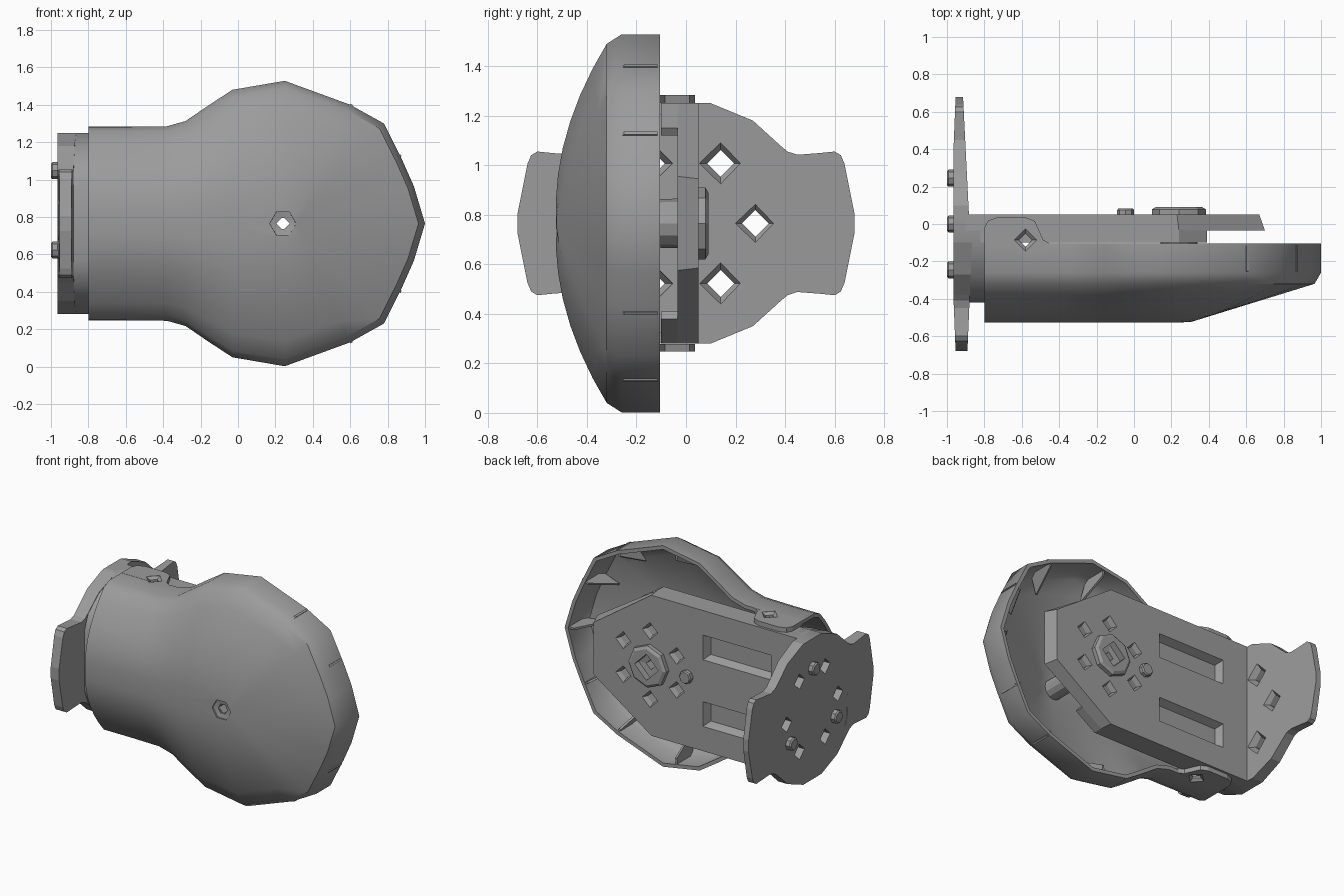
import bpy, bmesh, math
from mathutils import Vector

if "Cube" in bpy.data.objects:
    bpy.data.objects.remove(bpy.data.objects["Cube"])

C = 0.765            # height of the symmetry plane; all z below are relative to it
HUB = 0.24           # x of the hub axis
grey = bpy.data.materials.new("dark_grey")
grey.diffuse_color = (.33, .33, .33, 1)
grey.use_nodes = True
grey.node_tree.nodes["Principled BSDF"].inputs["Base Color"].default_value = grey.diffuse_color


def make(name, bm):
    me = bpy.data.meshes.new(name)
    bm.to_mesh(me)
    bm.free()
    me.materials.append(grey)
    ob = bpy.data.objects.new(name, me)
    bpy.context.collection.objects.link(ob)
    return ob


def loft(name, rings):
    """Closed solid through equal-length rings of points."""
    bm = bmesh.new()
    vs = [[bm.verts.new((x, y, z + C)) for x, y, z in r] for r in rings]
    n = len(vs[0])
    for a, b in zip(vs, vs[1:]):
        for i in range(n):
            j = (i + 1) % n
            bm.faces.new((a[i], a[j], b[j], b[i]))
    bm.faces.new(vs[0])
    bm.faces.new(vs[-1])
    bmesh.ops.recalc_face_normals(bm, faces=bm.faces)
    return make(name, bm)


def turned(name, axis, u, v, n, prof):
    """n-sided stepped peg or hole cutter; prof = (position along axis, radius)."""
    rings = []
    for d, r in prof:
        ring = []
        for k in range(n):
            a = 2 * math.pi * k / n
            p, q = u + r * math.cos(a), v + r * math.sin(a)
            ring.append({'X': (d, p, q), 'Y': (p, d, q), 'Z': (p, q, d)}[axis])
        rings.append(ring)
    return loft(name, rings)


def apply_mods(ob):
    bpy.context.view_layer.objects.active = ob
    for m in list(ob.modifiers):
        bpy.ops.object.modifier_apply(modifier=m.name)


def cut(ob, cutters):
    for c in cutters:
        m = ob.modifiers.new("cut", 'BOOLEAN')
        m.operation, m.solver, m.object = 'DIFFERENCE', 'EXACT', c
        apply_mods(ob)


def discard(cutters):
    for c in cutters:
        bpy.data.objects.remove(c)


def smooth(ob, angle):
    bpy.ops.object.select_all(action='DESELECT')
    ob.select_set(True)
    bpy.context.view_layer.objects.active = ob
    bpy.ops.object.shade_smooth_by_angle(angle=math.radians(angle))


def both(pts):
    """Mirror a half outline to negative second coordinate."""
    return pts + [(a, -b) for a, b in reversed(pts) if b > 1e-6]


# Domed shell: outline rings drawn in towards a central spine
half = [(-.8, .517), (-.6, .517), (-.38, .52), (-.28, .548), (-.16, .63), (-.03, .715), (.25, .763),
        (.6, .635), (.78, .535), (.88, .335), (.94, .2), (1.0, 0)]
outline = both(half)
bm = bmesh.new()
rows = []
for t, y in [(1, -.105), (1, -.26)] + [(t, None) for t in (.95, .82, .68, .54, .4, .26, .12, 0)]:
    row = []
    for x, z in outline:
        sx = min(x, .3)
        yy = y
        if y is None:
            s = t / .95
            straight = max(0, min(1, (x - .3) / .7))
            yy = -.525 + .205 * s - .24 * s * (1 - s) * (1 - straight)
        row.append(bm.verts.new((sx + (x - sx) * t, yy, z * t + C)))
    rows.append(row)
for a, b in zip(rows, rows[1:]):
    for i in range(len(a) - 1):
        bm.faces.new((a[i], a[i + 1], b[i + 1], b[i]))
bmesh.ops.remove_doubles(bm, verts=bm.verts, dist=1e-4)
bmesh.ops.recalc_face_normals(bm, faces=bm.faces)
if sum(f.normal.y * f.calc_area() for f in bm.faces) > 0:
    bmesh.ops.reverse_faces(bm, faces=bm.faces)
shell = make("shell", bm)
sol = shell.modifiers.new("thickness", 'SOLIDIFY')
sol.thickness, sol.offset, sol.use_even_offset = .025, -1, True
apply_mods(shell)

# Shell side ears
ear = [(-.8, -.13), (-.8, -.02), (-.78, .018), (-.73, .036), (-.58, .036), (-.53, .015),
       (-.505, -.04), (-.485, -.085), (-.45, -.105), (-.42, -.13)]
ears = [loft("shell_ear", [[(x, y, s * .486) for x, y in ear], [(x, y, s * .518) for x, y in ear]])
        for s in (1, -1)]

# Openings in shell and ears
front_hole = turned("cutter", 'Y', HUB, 0, 6, [(-.6, .075), (-.515, .07), (-.508, .035), (-.4, .035)])
side_holes = [turned("cutter", 'Z', -.58, -.085, 4,
                     [(s * .6, .064), (s * .517, .06), (s * .5, .036), (s * .4, .036)])
              for s in (1, -1)]
cut(shell, [front_hole] + side_holes)
for e, h in zip(ears, side_holes):
    cut(e, [h])
discard([front_hole] + side_holes)
smooth(shell, 35)


# Triangular stiffening fins inside the rim
def rim_radius(a):
    d = Vector((math.cos(a), math.sin(a)))
    for (x1, z1), (x2, z2) in zip(outline, outline[1:]):
        p, e = Vector((x1 - HUB, z1)), Vector((x2 - x1, z2 - z1))
        den = d.cross(e)
        if abs(den) > 1e-9:
            r, u = p.cross(e) / den, p.cross(d) / den
            if r > 0 and -1e-6 <= u <= 1 + 1e-6:
                return r
    return .7


for deg in (-97, -60, -30, 0, 30, 60, 97):
    a = math.radians(deg)
    r = rim_radius(a) + (.006 if abs(deg) in (30, 60) else -.015)
    ca, sa = math.cos(a), math.sin(a)
    prof = [(r, -.115), (r - .05, -.115), (r - .16, -.32), (r - .04, -.29), (r, -.25)]
    loft("rim_fin", [[(HUB + p * ca - w * sa, y, p * sa + w * ca) for p, y in prof] for w in (-.007, .007)])

# Bracket plate with chamfered end
top = both([(-.9, .485), (.23, .485), (.67, .18)])
low = both([(-.9, .485), (.24, .485), (.70, .19)])
plate = loft("bracket_plate", [[(x, -.035, z) for x, z in low], [(x, .05, z) for x, z in top]])
cutters = []
for s in (1, -1):
    rings = []
    for y, g in ((.07, .012), (.05, .005), (.0, -.02)):
        rings.append([(x, y, s * z) for x, z in ((-.68 - g, .15 - g), (-.17 + g, .15 - g),
                                                 (-.17 + g, .31 + g), (-.68 - g, .31 + g))])
    cutters.append(loft("cutter", rings))
for k in range(6):
    a = math.radians(30 + 60 * k)
    cutters.append(turned("cutter", 'Y', HUB + .235 * math.cos(a), .235 * math.sin(a), 4,
                          [(.08, .064), (.052, .06), (.02, .042), (-.1, .042)]))
bore = turned("cutter", 'Y', HUB, 0, 4, [(.2, .092), (.045, .09), (.04, .036), (-.6, .036)])
cut(plate, cutters + [bore])

# Hub collar, boss reaching down to the shell, and locating peg
hub = turned("hub_collar", 'Y', HUB, 0, 8, [(.045, .145), (.078, .145), (.09, .125)])
boss = turned("hub_boss", 'Y', HUB, 0, 12, [(-.03, .1), (-.25, .095), (-.251, .07), (-.5, .07)])
for o in (hub, boss):
    cut(o, [bore])
discard(cutters + [bore])
turned("plate_peg", 'Y', -.045, 0, 8, [(.04, .045), (.075, .045), (.083, .038)])

# Skirt walls under the plate
for s in (1, -1):
    wall = [(-.82, .485), (.24, .485), (.39, .385), (.37, .355), (.23, .45), (-.82, .45)]
    loft("plate_skirt", [[(x, y, s * z) for x, z in wall] for y in (-.1, -.03)])

# Curved collar between flange and shell
outer = [(.05, .485), (-.1, .485), (-.27, .41), (-.38, .31), (-.42, .2)]
inner = [(.05, .445), (-.09, .445), (-.245, .375), (-.35, .285), (-.385, .19)]
ring = both(outer) + [(y, -z) for y, z in inner] + list(reversed(inner))
smooth(loft("collar", [[(x, y, z) for y, z in ring] for x in (-.963, -.79)]), 45)

# End flange, two mirrored halves with grip lugs and diamond holes
fl = both([(0, .485), (.1, .485), (.27, .415), (.38, .315), (.41, .29), (.45, .277), (.54, .284),
           (.6, .29), (.625, .275), (.64, .24), (.68, .04)])
for name, s, x0, slope in (("flange_rear_half", 1, -.88, .05), ("flange_front_half", -1, -.862, .042)):
    f = loft(name, [[(-.965 + .04 * max(0, y - .4), s * y, z) for y, z in fl],
                    [(x0 - slope * y, s * y, z) for y, z in fl]])
    holes = [turned("cutter", 'X', s * .28 * math.cos(math.radians(a)), .28 * math.sin(math.radians(a)), 4,
                    [(-1.1, .054), (-.92, .054), (-.885, .085), (-.8, .09)]) for a in (-60, 0, 60)]
    cut(f, holes)
    discard(holes)

# Three locating pegs on the flange
for a in (90, 210, 330):
    turned("flange_peg", 'X', .283 * math.cos(math.radians(a)), .283 * math.sin(math.radians(a)), 8,
           [(-.95, .045), (-.992, .045), (-1.0, .037)])
